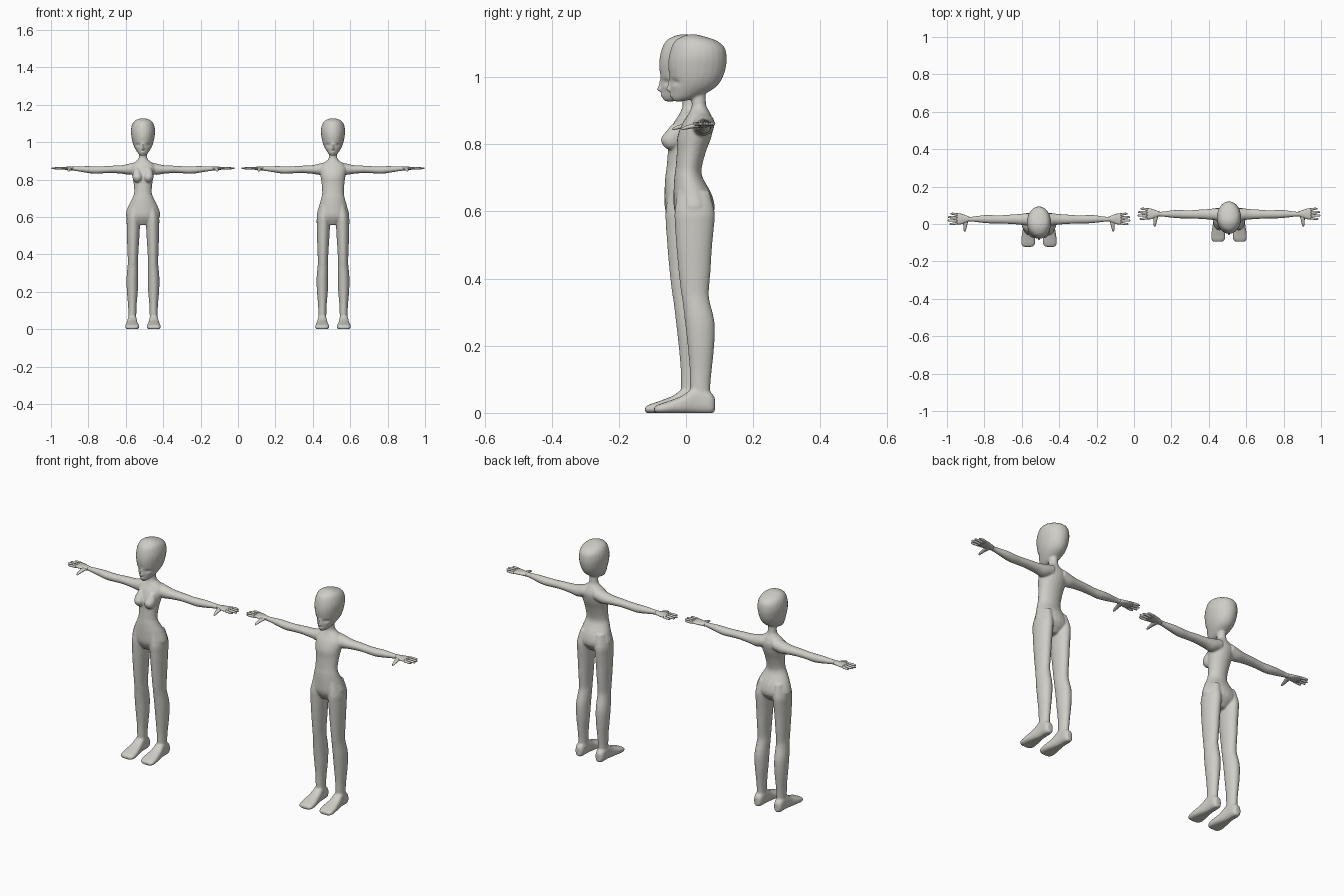
import bpy, bmesh, math

grey = bpy.data.materials.new("warm grey")
grey.diffuse_color = (0.62, 0.61, 0.57, 1)


def spline(a, b, c, d, t):
    return tuple(0.5 * (2*q + (r-p)*t + (2*p-5*q+4*r-s)*t*t + (3*q-p-3*r+s)*t**3)
                 for p, q, r, s in zip(a, b, c, d))


def loft(bm, axis, rows, side=1, n=24, power=2.0, steps=3):
    """Rows are (position, u0, u1, v0, v1): extents of each oval section."""
    fine = []
    for i in range(len(rows) - 1):
        a, d = rows[max(i-1, 0)], rows[min(i+2, len(rows)-1)]
        fine += [spline(a, rows[i], rows[i+1], d, k/steps) for k in range(steps)]
    fine.append(rows[-1])
    rings = []
    for p, u0, u1, v0, v1 in fine:
        ring = []
        for k in range(n):
            c, s = math.cos(2*math.pi*k/n), math.sin(2*math.pi*k/n)
            u = (u0+u1)/2 + (u1-u0)/2 * math.copysign(abs(c)**(2/power), c)
            v = (v0+v1)/2 + (v1-v0)/2 * math.copysign(abs(s)**(2/power), s)
            x, y, z = {'x': (p, u, v), 'y': (u, p, v), 'z': (u, v, p)}[axis]
            ring.append(bm.verts.new((x*side, y, z)))
        rings.append(ring)
    for a, b in zip(rings, rings[1:]):
        for k in range(n):
            bm.faces.new((a[k], a[(k+1) % n], b[(k+1) % n], b[k]))
    bm.faces.new(rings[0])
    bm.faces.new(rings[-1])


def centred(rows):
    return [(z, -w, w, y0, y1) for z, w, y0, y1 in rows]


def finish(bm, name, loc):
    bmesh.ops.recalc_face_normals(bm, faces=bm.faces)
    me = bpy.data.meshes.new(name)
    bm.to_mesh(me)
    bm.free()
    me.materials.append(grey)
    ob = bpy.data.objects.new(name, me)
    ob.location = loc
    bpy.context.collection.objects.link(ob)
    for p in me.polygons:
        p.use_smooth = True
    return ob


HEAD = centred([
    (.928, .012, -.036, -.008), (.938, .024, -.043, .030), (.955, .036, -.045, .066),
    (.975, .047, -.047, .094), (1.0, .056, -.049, .110), (1.03, .062, -.053, .119),
    (1.06, .065, -.051, .121), (1.09, .060, -.043, .114), (1.11, .049, -.030, .088),
    (1.122, .030, -.008, .050), (1.127, .010, .010, .030)])
NOSE = centred([(.955, .003, -.048, -.03), (.962, .009, -.060, -.03),
                (.972, .006, -.057, -.03), (1.0, .004, -.049, -.03)])
LIPS = centred([(.941, .006, -.046, -.03), (.946, .012, -.050, -.03), (.952, .005, -.047, -.03)])
LEG = [(.66, .02, .07, -.025, .070), (.60, .016, .086, -.034, .085), (.56, .016, .087, -.033, .084),
       (.50, .019, .086, -.029, .078), (.42, .024, .083, -.022, .073), (.36, .027, .081, -.015, .068),
       (.33, .026, .083, -.010, .071), (.27, .026, .088, -.003, .085), (.20, .028, .086, .005, .084),
       (.13, .034, .080, .011, .077), (.07, .036, .078, .012, .072), (.025, .035, .08, .015, .078)]
FOOT = [(.086, .045, .070, .004, .045), (.072, .036, .080, -.002, .062), (.03, .033, .082, -.002, .078),
        (-.01, .028, .088, -.002, .052), (-.05, .021, .094, -.002, .036),
        (-.08, .021, .094, -.002, .026), (-.095, .034, .085, .002, .018)]
ARM = [(.03, .015, .085, .835, .895), (.07, .019, .084, .825, .886), (.11, .024, .080, .831, .877),
       (.17, .028, .076, .835, .874), (.22, .030, .073, .833, .871), (.26, .030, .075, .831, .871),
       (.30, .033, .074, .836, .872), (.36, .040, .066, .846, .870), (.39, .038, .070, .849, .869)]
PALM = [(.375, .040, .067, .848, .869), (.395, .034, .075, .850, .869),
        (.42, .025, .083, .853, .868), (.443, .025, .085, .855, .866)]
THUMB = [(.055, .375, .405, .850, .866), (.025, .383, .405, .848, .862),
         (.0, .389, .404, .844, .855), (-.013, .394, .401, .842, .848)]


def body(name, loc, chest, hip, breasts):
    bm = bmesh.new()
    # torso and neck; chest holds half widths from waist to shoulder
    a, b, c, d, e = chest
    loft(bm, 'z', centred([
        (.558, .03, -.01, .05), (.60, hip, -.034, .084), (.65, hip-.008, -.037, .077),
        (.70, a, -.035, .050), (.73, b, -.031, .047), (.78, c, -.027, .060), (.82, d, -.026, .075),
        (.86, e, -.012, .083), (.885, .056, .004, .076), (.90, .035, .012, .068),
        (.918, .022, .017, .060), (.97, .020, .012, .058)]))
    loft(bm, 'z', HEAD)
    loft(bm, 'z', NOSE, n=12)
    loft(bm, 'z', LIPS, n=12)
    for s in (1, -1):
        loft(bm, 'z', LEG, s)
        loft(bm, 'y', FOOT, s, power=2.6)
        loft(bm, 'x', ARM, s)
        if breasts:
            loft(bm, 'z', [(.785, .02, .04, -.03, 0), (.797, .006, .052, -.042, .01),
                           (.815, .003, .056, -.048, .02), (.835, .008, .054, -.035, .02),
                           (.86, .02, .045, -.014, .02)], s)
    raw = finish(bm, name + "_lofts", (0, 0, 0))
    # fuse the parts into one smooth skin
    rm = raw.modifiers.new("fuse", 'REMESH')
    rm.mode, rm.voxel_size = 'VOXEL', .004
    sm = raw.modifiers.new("soften", 'SMOOTH')
    sm.factor, sm.iterations = .5, 6
    dg = bpy.context.evaluated_depsgraph_get()
    me = bpy.data.meshes.new_from_object(raw.evaluated_get(dg))
    bpy.data.objects.remove(raw)
    bm = bmesh.new()
    bm.from_mesh(me)
    for v in bm.verts:
        x, y, z = v.co
        # press in the eye sockets and flatten the soles
        if y < .03 and z > .93:
            v.co.y += .007 * math.exp(-((abs(x)-.028)/.012)**2 - ((z-.985)/.009)**2)
        v.co.z = max(v.co.z, 0)
    finish(bm, name + "_body", loc)

    # hands
    bm = bmesh.new()
    for s in (1, -1):
        loft(bm, 'x', PALM, s, n=16)
        loft(bm, 'y', THUMB, s, n=12)
        for y, tip in ((.032, .478), (.047, .490), (.062, .487), (.077, .474)):
            y2 = y + (y - .055) * .2
            loft(bm, 'x', [(.435, y-.007, y+.007, .854, .867), (tip-.015, y2-.006, y2+.006, .855, .866),
                           (tip-.003, y2-.004, y2+.004, .857, .864), (tip, y2-.001, y2+.001, .86, .862)],
                 s, n=10)
    finish(bm, name + "_hands", loc)


body("female_figure", (-.508, -.027, 0), (.057, .047, .050, .057, .066), .090, True)
body("male_figure", (.508, 0, 0), (.063, .058, .061, .067, .072), .085, False)
